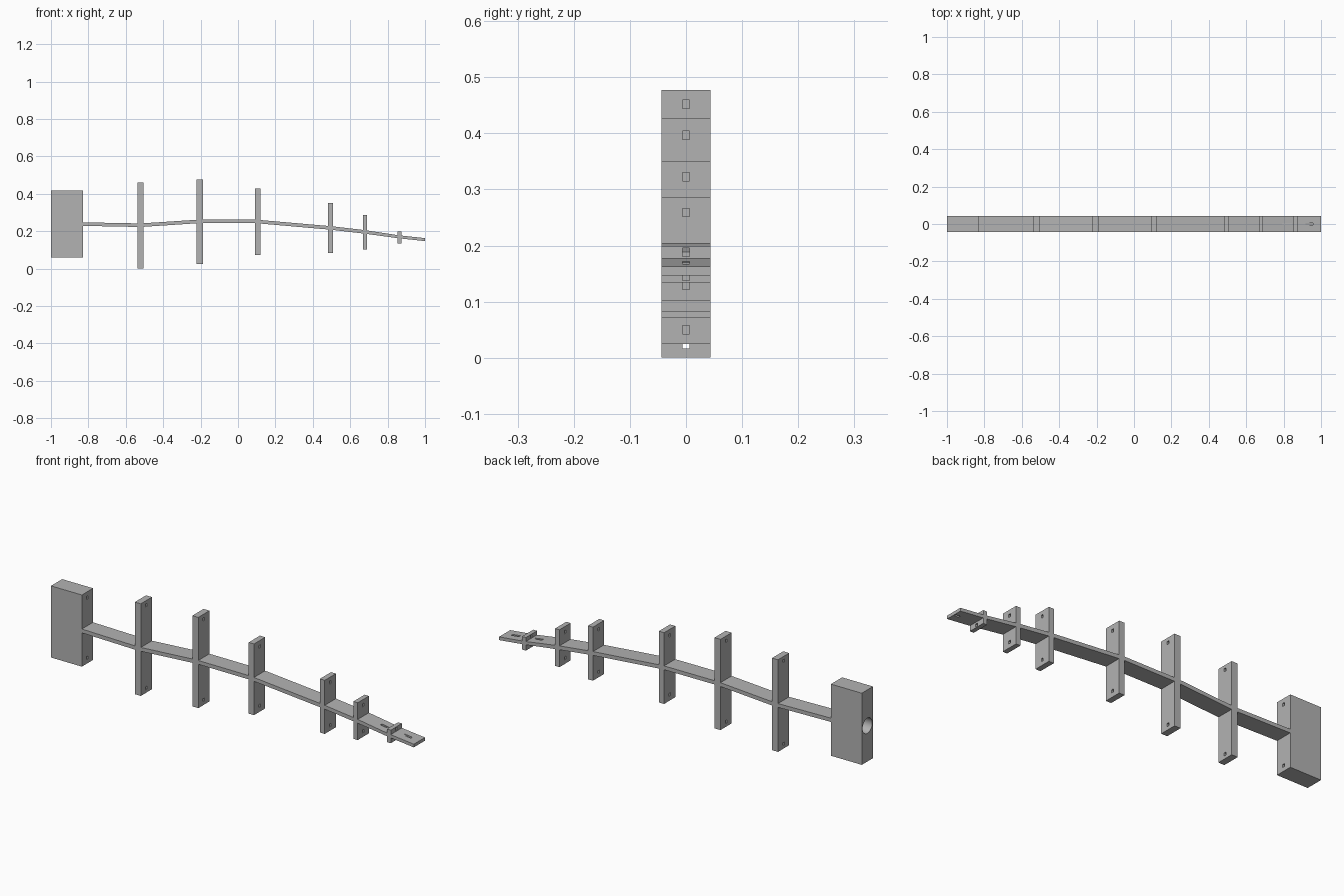
import bpy
import bmesh
from math import pi, atan2
from mathutils import Matrix

cube = bpy.data.objects.get("Cube")
if cube:
    bpy.data.objects.remove(cube, do_unlink=True)

HALF_W = 0.044      # half the width of every part
HOLE_W, HOLE_H = 0.012, 0.015

grey = bpy.data.materials.new("plain_grey")
grey.use_nodes = True
grey.diffuse_color = (0.45, 0.45, 0.45, 1)
grey.node_tree.nodes["Principled BSDF"].inputs["Base Color"].default_value = grey.diffuse_color


def finish(bm, name):
    bmesh.ops.recalc_face_normals(bm, faces=bm.faces)
    mesh = bpy.data.meshes.new(name)
    bm.to_mesh(mesh)
    bm.free()
    mesh.materials.append(grey)
    obj = bpy.data.objects.new(name, mesh)
    bpy.context.collection.objects.link(obj)
    return obj


def box(name, x0, x1, z0, z1, half_w=HALF_W, tilt=0):
    bm = bmesh.new()
    place = (Matrix.Translation(((x0 + x1) / 2, 0, (z0 + z1) / 2))
             @ Matrix.Rotation(tilt, 4, 'Y')
             @ Matrix.Diagonal((x1 - x0, 2 * half_w, z1 - z0, 1)))
    bmesh.ops.create_cube(bm, size=1, matrix=place)
    return finish(bm, name)


def hole(x0, x1, z, tilt=0):
    return box("hole_cutter", x0, x1, z - HOLE_H / 2, z + HOLE_H / 2, HOLE_W / 2, tilt)


def cut(obj, cutters):
    bpy.context.view_layer.objects.active = obj
    for cutter in cutters:
        cutter.hide_render = True
        mod = obj.modifiers.new("cut", 'BOOLEAN')
        mod.operation, mod.solver, mod.object = 'DIFFERENCE', 'EXACT', cutter
        bpy.ops.object.modifier_apply(modifier=mod.name)
        bpy.data.objects.remove(cutter, do_unlink=True)


# Base block with a round socket behind and two cable holes in front
block = box("base_block", -1, -0.83, 0.06, 0.417)
bm = bmesh.new()
bmesh.ops.create_cone(bm, cap_ends=True, segments=40, radius1=0.038, radius2=0.038, depth=0.22,
                      matrix=Matrix.Translation((-1, 0, 0.238)) @ Matrix.Rotation(pi / 2, 4, 'Y'))
socket = finish(bm, "socket_cutter")
cut(block, [socket, hole(-0.93, -0.8, 0.388), hole(-0.93, -0.8, 0.088)])

# Flexible spine: a thin bent strip, slightly thinner at the tip
path = [(-0.835, 0.238), (-0.52, 0.232), (-0.2, 0.253), (0.1, 0.252),
        (0.5, 0.217), (0.68, 0.196), (0.86, 0.17), (1, 0.155)]
bm = bmesh.new()
half_t = [0.0095 if x < 0.8 else 0.008 for x, z in path]
outline = [(x, z + t) for (x, z), t in zip(path, half_t)]
outline += [(x, z - t) for (x, z), t in reversed(list(zip(path, half_t)))]
face = bm.faces.new([bm.verts.new((x, -HALF_W, z)) for x, z in outline])
side = bmesh.ops.extrude_face_region(bm, geom=[face])
bmesh.ops.translate(bm, vec=(0, 2 * HALF_W, 0),
                    verts=[v for v in side["geom"] if isinstance(v, bmesh.types.BMVert)])
spine = finish(bm, "spine")
# Cable slot at the tip and a shallow groove before the last rib
slot = box("slot_cutter", 0.915, 0.995, 0.156, 0.168, HOLE_W / 2, atan2(0.37, 1))
cut(spine, [slot, hole(0.79, 0.86, 0.188)])

# Ribs: x range, z range, hole distance from top and bottom
ribs = [(-0.538, -0.505, 0.001, 0.46, 0.023),
        (-0.221, -0.188, 0.025, 0.477, 0.025),
        (0.09, 0.119, 0.072, 0.427, 0.03),
        (0.482, 0.509, 0.083, 0.35, 0.027),
        (0.667, 0.691, 0.101, 0.287, 0.028),
        (0.852, 0.873, 0.134, 0.199, 0.011)]
for i, (x0, x1, z0, z1, inset) in enumerate(ribs, 1):
    rib = box(f"rib_{i}", x0, x1, z0, z1)
    cut(rib, [hole(x0 - 0.02, x1 + 0.02, z) for z in (z0 + inset, z1 - inset)])

# Smooth the round socket, keep all edges sharp
bpy.ops.object.select_all(action='DESELECT')
block.select_set(True)
bpy.context.view_layer.objects.active = block
bpy.ops.object.shade_smooth_by_angle()
